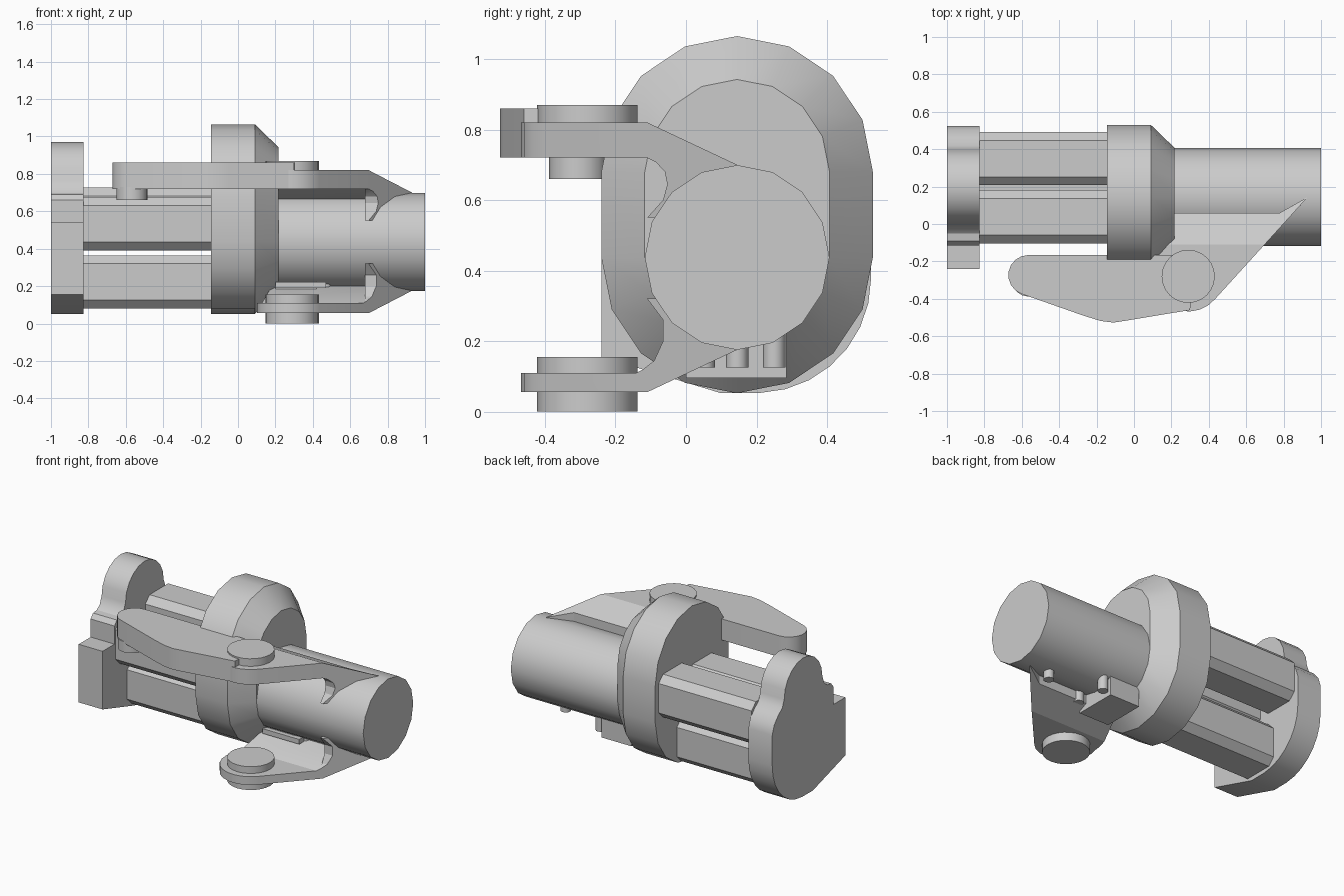
import bpy, bmesh, math
from math import sin, cos, radians

if "Cube" in bpy.data.objects:
    bpy.data.objects.remove(bpy.data.objects["Cube"], do_unlink=True)

GREY = (0.6, 0.6, 0.6, 1)
metal = bpy.data.materials.new("plain grey")
metal.use_nodes = True
metal.diffuse_color = GREY
metal.node_tree.nodes["Principled BSDF"].inputs["Base Color"].default_value = GREY

AY, AZ, TOP_Z = 0.145, 0.437, 0.68     # main axis and upper arc centre
PIVOT = (0.29, -0.28)


def smooth(ob, angle):
    bpy.ops.object.select_all(action="DESELECT")
    ob.select_set(True)
    bpy.context.view_layer.objects.active = ob
    bpy.ops.object.shade_smooth_by_angle(angle=radians(angle))


def loft(name, sections, axis="x", angle=32):
    """Join matching outlines placed at positions along an axis."""
    bm = bmesh.new()
    place = {"x": lambda p, t: (t, p[0], p[1]), "z": lambda p, t: (p[0], p[1], t)}[axis]
    rings = [[bm.verts.new(place(p, t)) for p in pts] for t, pts in sections]
    bm.faces.new(rings[0])
    bm.faces.new(rings[-1])
    for a, b in zip(rings, rings[1:]):
        for i in range(len(a)):
            j = (i + 1) % len(a)
            bm.faces.new((a[i], a[j], b[j], b[i]))
    bmesh.ops.recalc_face_normals(bm, faces=bm.faces)
    mesh = bpy.data.meshes.new(name)
    bm.to_mesh(mesh)
    bm.free()
    mesh.materials.append(metal)
    ob = bpy.data.objects.new(name, mesh)
    bpy.context.collection.objects.link(ob)
    smooth(ob, angle)
    return ob


def prism(name, pts, lo, hi, axis="x", angle=32):
    return loft(name, [(lo, pts), (hi, pts)], axis, angle)


def arc(cx, cy, r, a0, a1, n):
    return [(cx + r * cos(radians(a0 + (a1 - a0) * i / n)),
             cy + r * sin(radians(a0 + (a1 - a0) * i / n))) for i in range(n + 1)]


def disc(cx, cy, r, n=16):
    return arc(cx, cy, r, 0, 360, n)[:-1]


def box(x0, x1, y0, y1):
    return [(x0, y0), (x1, y0), (x1, y1), (x0, y1)]


def stadium(r):
    return arc(AY, TOP_Z, r, 0, 180, 8) + arc(AY, AZ, r, 180, 360, 8)


def octagon(y, z, size=0.285, cut=0.045):
    h, k = size / 2, size / 2 - cut
    return [(y + a, z + b) for a, b in
            ((h, -k), (h, k), (k, h), (-k, h), (-h, k), (-h, -k), (-k, -h), (k, -h))]


# Main barrel and tapered flange
prism("barrel", disc(AY, AZ, 0.262), 0.15, 1.0)
loft("flange", [(-0.145, stadium(0.385)), (0.09, stadium(0.385)), (0.217, stadium(0.262))])

# Three bevelled bars joining flange and end plate
for name, y, z in (("lower_bar", 0.16, 0.222), ("front_upper_bar", 0.038, 0.533),
                   ("back_upper_bar", 0.35, 0.585)):
    prism(name, octagon(y, z), -0.826, -0.12)

# End plate: domed top, stepped front side, rounded lower back
plate = ([(-0.24, 0.155), (0.1, 0.052)] + arc(0.2, 0.378, 0.325, -88, 0, 7)
         + [(0.525, 0.58), (0.505, 0.64), (0.46, 0.69), (0.42, 0.72)]
         + arc(0.2, 0.77, 0.2, 0, 180, 10)
         + [(-0.02, 0.72), (-0.05, 0.695), (-0.09, 0.69), (-0.115, 0.66),
            (-0.115, 0.54), (-0.24, 0.54)])
prism("end_plate", plate, -1.0, -0.825)

# Long hand lever with its end stud
lever = (arc(-0.565, -0.273, 0.107, 90, 250, 8)
         + [(-0.27, -0.49), (-0.18, -0.518), (-0.11, -0.527), (-0.05, -0.518),
            (0.3, -0.46), (0.32, -0.165)])
prism("lever", lever, 0.72, 0.86, "z")
prism("lever_stud", disc(-0.567, -0.305, 0.083), 0.66, 0.73, "z")

# Yoke arms and their end braces: side profiles trimmed to the plan outline
upper_arm = [(-0.6, 0.72), (-0.1, 0.72), (0.03, 0.665), (0.145, 0.65), (0.145, 0.70),
             (-0.11, 0.82), (-0.6, 0.82)]
lower_arm = [(-0.6, 0.11), (-0.14, 0.11), (0.03, 0.2), (0.145, 0.22), (0.145, 0.175),
             (-0.11, 0.055), (-0.6, 0.055)]
upper_brace = [(-0.12, 0.725), (-0.085, 0.707), (-0.06, 0.68), (-0.053, 0.645),
               (-0.065, 0.6), (-0.11, 0.55), (0.0, 0.55), (0.1, 0.68), (-0.09, 0.79)]
lower_brace = [(-0.14, 0.105), (-0.09, 0.145), (-0.065, 0.2), (-0.065, 0.26),
               (-0.11, 0.32), (0.0, 0.32), (0.1, 0.2), (-0.09, 0.08)]
plan = arc(*PIVOT, 0.188, 160, 320, 10) + [(0.93, 0.145), (0.78, 0.06), (0.19, 0.06), (0.12, -0.165)]
trim = prism("yoke_trim_helper", plan, -0.1, 1.2, "z")
trim.hide_render = True
for name, profile, start in (("upper_yoke_arm", upper_arm, 0.05), ("lower_yoke_arm", lower_arm, 0.05),
                             ("upper_brace", upper_brace, 0.68), ("lower_brace", lower_brace, 0.68)):
    arm = prism(name, profile, start, 1.0)
    mod = arm.modifiers.new("trim", "BOOLEAN")
    mod.operation, mod.solver, mod.object = "INTERSECT", "EXACT", trim
    bpy.ops.object.modifier_move_to_index(modifier=mod.name, index=0)
    bpy.ops.object.modifier_apply(modifier=mod.name)
    smooth(arm, 20)
bpy.data.objects.remove(trim, do_unlink=True)

# Pivot pins
prism("upper_pivot_pin", disc(*PIVOT, 0.142, 24), 0.75, 0.87, "z")
prism("lower_pivot_pin", disc(*PIVOT, 0.142, 24), 0.0, 0.155, "z")

# Underside block, short pegs and side strip
prism("underside_block", box(0.0, 0.285, 0.095, 0.25), 0.2, 0.42)
for i, (x, y) in enumerate(((0.47, 0.05), (0.78, 0.145), (0.45, 0.25))):
    prism(f"peg_{i + 1}", disc(x, y, 0.032, 12), 0.125, 0.25, "z")
prism("side_strip", box(-0.03, 0.05, 0.19, 0.222), 0.2, 0.47)
